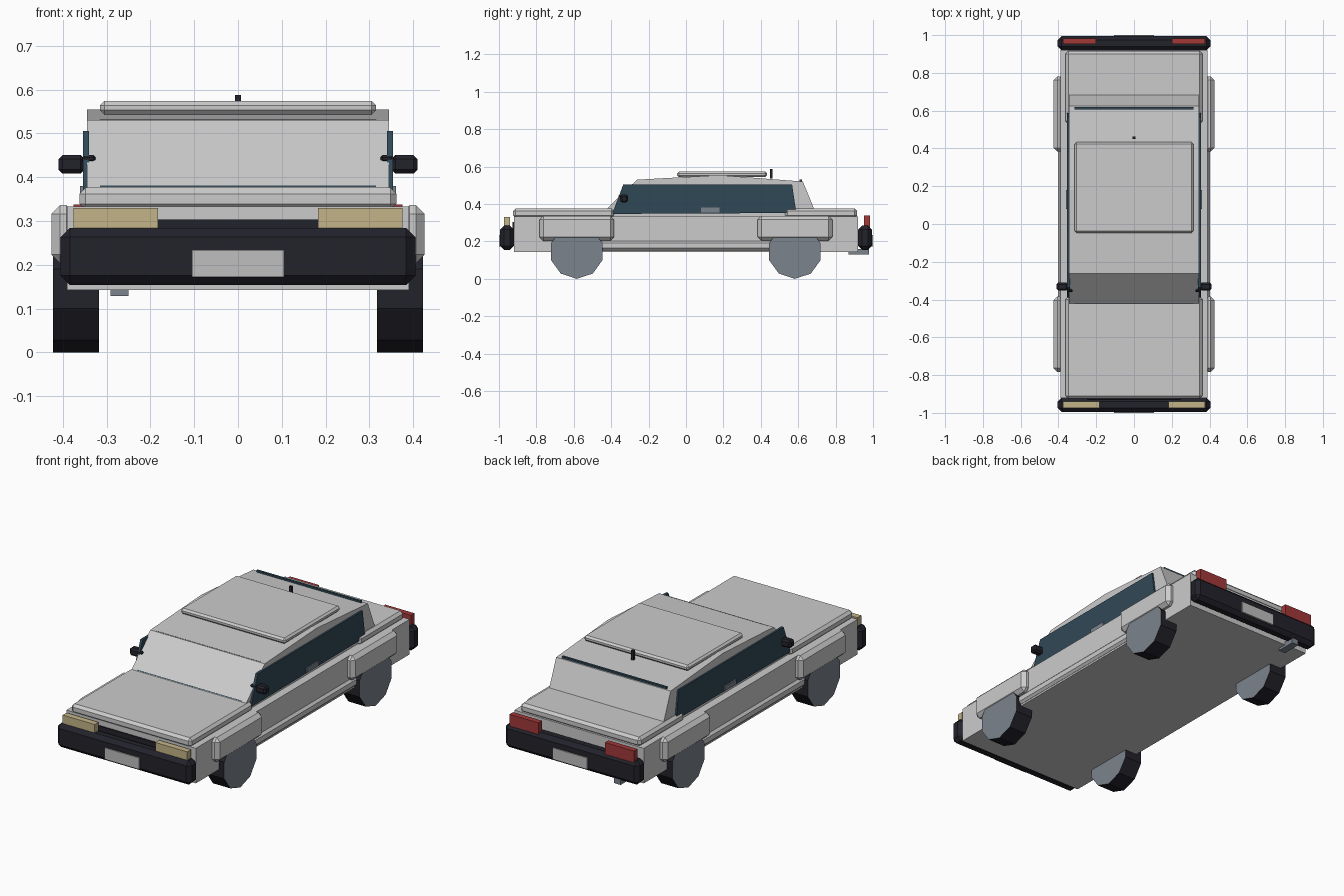
import bpy, bmesh, math
from mathutils import Vector

old = bpy.data.objects.get("Cube")
if old:
    bpy.data.objects.remove(old, do_unlink=True)


def material(name, r, g, b):
    m = bpy.data.materials.new(name)
    m.use_nodes = True
    m.diffuse_color = (r, g, b, 1)
    m.node_tree.nodes["Principled BSDF"].inputs["Base Color"].default_value = (r, g, b, 1)
    return m


PAINT = material("light grey paint", 0.6, 0.6, 0.6)
PLATE = material("plate grey", 0.52, 0.52, 0.52)
BLACK = material("dark trim", 0.016, 0.016, 0.024)
GLASS = material("blue glass", 0.03, 0.065, 0.095)
STEEL = material("steel grey", 0.2, 0.23, 0.27)
CREAM = material("headlight cream", 0.55, 0.46, 0.25)
RED = material("tail light red", 0.36, 0.04, 0.04)


def finish(bm, name, *mats):
    bmesh.ops.recalc_face_normals(bm, faces=bm.faces)
    mesh = bpy.data.meshes.new(name)
    bm.to_mesh(mesh)
    bm.free()
    ob = bpy.data.objects.new(name, mesh)
    for m in mats:
        mesh.materials.append(m)
    bpy.context.collection.objects.link(ob)
    return ob


def box(name, mat, x, y, z, bevel=0):
    """Box from (min, max) ranges, with an optional flat chamfer."""
    bm = bmesh.new()
    bmesh.ops.create_cube(bm, size=1)
    for v in bm.verts:
        v.co = Vector([r[0] if c < 0 else r[1] for c, r in zip(v.co, (x, y, z))])
    if bevel:
        bmesh.ops.bevel(bm, geom=bm.edges[:], offset=bevel, segments=1,
                        profile=0.5, affect='EDGES')
    return finish(bm, name, mat)


def prism(name, mat, x, profile):
    """Side profile of (y, z) points extruded across x."""
    bm = bmesh.new()
    face = bm.faces.new([bm.verts.new((x[0], y, z)) for y, z in profile])
    ext = bmesh.ops.extrude_face_region(bm, geom=[face])
    for v in ext["geom"]:
        if isinstance(v, bmesh.types.BMVert):
            v.co.x = x[1]
    return finish(bm, name, mat)


def span(side, a, b):
    return tuple(sorted((side * a, side * b)))


def wheel(name, x, y):
    """Ten-sided wheel: dark tread, steel side faces."""
    r = 0.145
    bm = bmesh.new()
    bmesh.ops.create_cone(bm, cap_ends=True, segments=10, radius1=r, radius2=r, depth=0.105)
    for v in bm.verts:
        a = math.atan2(v.co.y, v.co.x)
        k = round(a / (math.pi / 5) - 0.5) if abs(math.sin(5 * a)) > 0.5 else round(a / (math.pi / 5))
        a = k * math.pi / 5 - math.pi / 2
        v.co = Vector((x + v.co.z, y + r * math.cos(a), r + r * math.sin(a)))
    bm.normal_update()
    for f in bm.faces:
        f.material_index = 1 if abs(f.normal.x) > 0.9 else 0
    return finish(bm, name, BLACK, STEEL)


# Body, hood and trunk
box("body", PAINT, (-0.39, 0.39), (-0.92, 0.92), (0.142, 0.333))
box("hood", PAINT, (-0.362, 0.362), (-0.925, -0.385), (0.325, 0.376), 0.014)
box("trunk_lid", PAINT, (-0.362, 0.362), (0.53, 0.915), (0.325, 0.376), 0.014)

# Cabin with its glass
prism("cabin", PAINT, (-0.345, 0.345),
      [(-0.475, 0.325), (-0.262, 0.53), (0.18, 0.554), (0.625, 0.52), (0.705, 0.325)])
prism("windshield", GLASS, (-0.315, 0.315),
      [(-0.41, 0.37), (-0.25, 0.524), (-0.257, 0.531), (-0.42, 0.378)])
box("rear_window", GLASS, (-0.315, 0.315), (0.607, 0.619), (0.42, 0.531))
box("roof_panel", PAINT, (-0.315, 0.315), (-0.047, 0.433), (0.543, 0.574), 0.01)
box("antenna", BLACK, (-0.007, 0.007), (0.449, 0.463), (0.535, 0.587))

# Paired side parts
for side, label in ((1, "left"), (-1, "right")):
    prism(label + "_side_window", GLASS, span(side, 0.34, 0.354),
          [(-0.395, 0.347), (-0.335, 0.505), (0.567, 0.505), (0.59, 0.352)])
    box(label + "_door_handle", STEEL, span(side, 0.35, 0.361), (0.08, 0.18), (0.355, 0.38))
    box(label + "_sill", PAINT, span(side, 0.37, 0.403), (-0.5, 0.5), (0.152, 0.203), 0.012)
    box(label + "_mirror", BLACK, span(side, 0.35, 0.41), (-0.352, -0.31), (0.408, 0.45), 0.009)
    box(label + "_mirror_arm", BLACK, span(side, 0.325, 0.355), (-0.36, -0.33), (0.434, 0.45), 0.005)
    box(label + "_headlight", CREAM, span(side, 0.183, 0.375), (-0.973, -0.94), (0.27, 0.33))
    box(label + "_tail_light", RED, span(side, 0.2, 0.375), (0.953, 0.983), (0.27, 0.338))
    for y, end in ((-0.584, "front"), (0.582, "rear")):
        wheel(f"{end}_{label}_wheel", side * 0.37, y)
        box(f"{end}_{label}_fender", PAINT, span(side, 0.372, 0.426),
            (y - 0.199, y + 0.2), (0.203, 0.336), 0.02)

# Bumpers and plates at both ends
for s, end in ((-1, "front"), (1, "rear")):
    box(end + "_bumper", BLACK, (-0.405, 0.405), span(s, 0.92, 0.994), (0.154, 0.284), 0.021)
    box(end + "_plate", PLATE, (-0.105, 0.105), span(s, 0.991, 1.0), (0.172, 0.234))
box("grille", BLACK, (-0.25, 0.25), (-0.928, -0.915), (0.2, 0.303))

# Exhaust pipe
box("exhaust", STEEL, (-0.291, -0.25), (0.87, 0.978), (0.129, 0.16))
